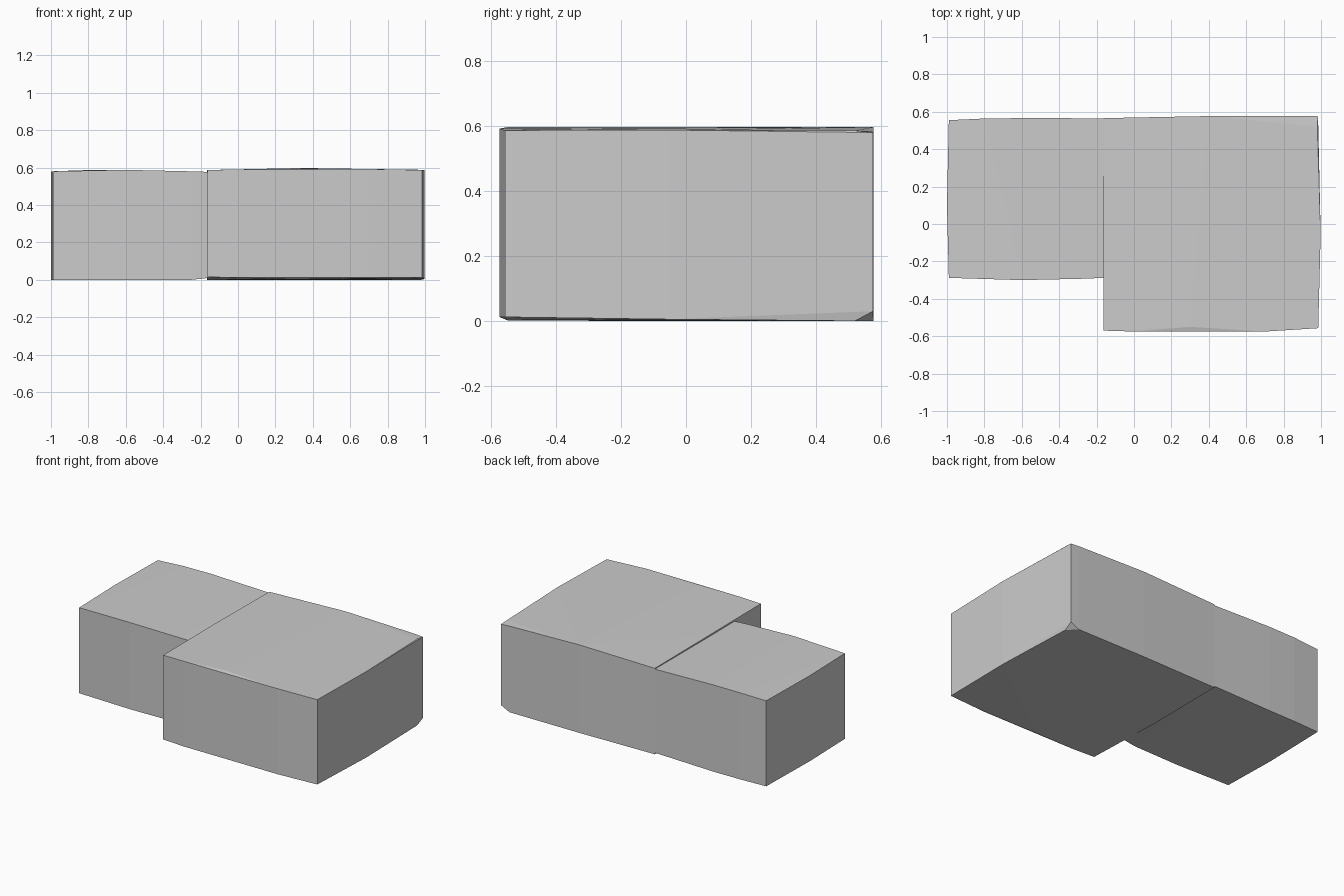
import bpy, bmesh


def hull_block(name, columns):
    """Convex block from upright edges given as (x, y, z_bottom, z_top)."""
    bm = bmesh.new()
    for x, y, low, high in columns:
        bm.verts.new((x, y, low))
        bm.verts.new((x, y, high))
    hull = bmesh.ops.convex_hull(bm, input=bm.verts[:])
    bmesh.ops.delete(bm, geom=list({v for v in hull["geom_interior"] + hull["geom_unused"]
                                    if isinstance(v, bmesh.types.BMVert)}), context="VERTS")
    bmesh.ops.recalc_face_normals(bm, faces=bm.faces[:])
    mesh = bpy.data.meshes.new(name)
    bm.to_mesh(mesh)
    bm.free()
    obj = bpy.data.objects.new(name, mesh)
    bpy.context.collection.objects.link(obj)
    return obj


# Smaller block on the left, with gently bowed walls and top
hull_block("small_block", [
    (-0.99, -0.288, 0.0, 0.58),
    (-0.60, -0.300, 0.0, 0.588),
    (-0.25, -0.292, 0.0, 0.58),
    (-0.16, -0.287, 0.01, 0.577),
    (-0.16, 0.565, 0.01, 0.577),
    (-0.60, 0.566, 0.0, 0.588),
    (-0.80, 0.564, 0.0, 0.587),
    (-0.99, 0.555, 0.0, 0.58),
    (-1.00, 0.10, 0.0, 0.58),
])

# Larger block on the right, reaching further forward
hull_block("large_block", [
    (-0.162, -0.570, 0.015, 0.587),
    (0.00, -0.575, 0.012, 0.59),
    (0.70, -0.575, 0.012, 0.592),
    (0.985, -0.557, 0.012, 0.587),
    (0.30, -0.550, 0.002, 0.597),
    (0.998, -0.05, 0.005, 0.588),
    (0.98, 0.52, 0.0, 0.586),
    (0.984, 0.576, 0.03, 0.58),
    (0.92, 0.577, 0.0, 0.584),
    (0.40, 0.577, 0.0, 0.597),
    (-0.162, 0.566, 0.0, 0.583),
    (-0.165, 0.00, 0.0, 0.587),
])
